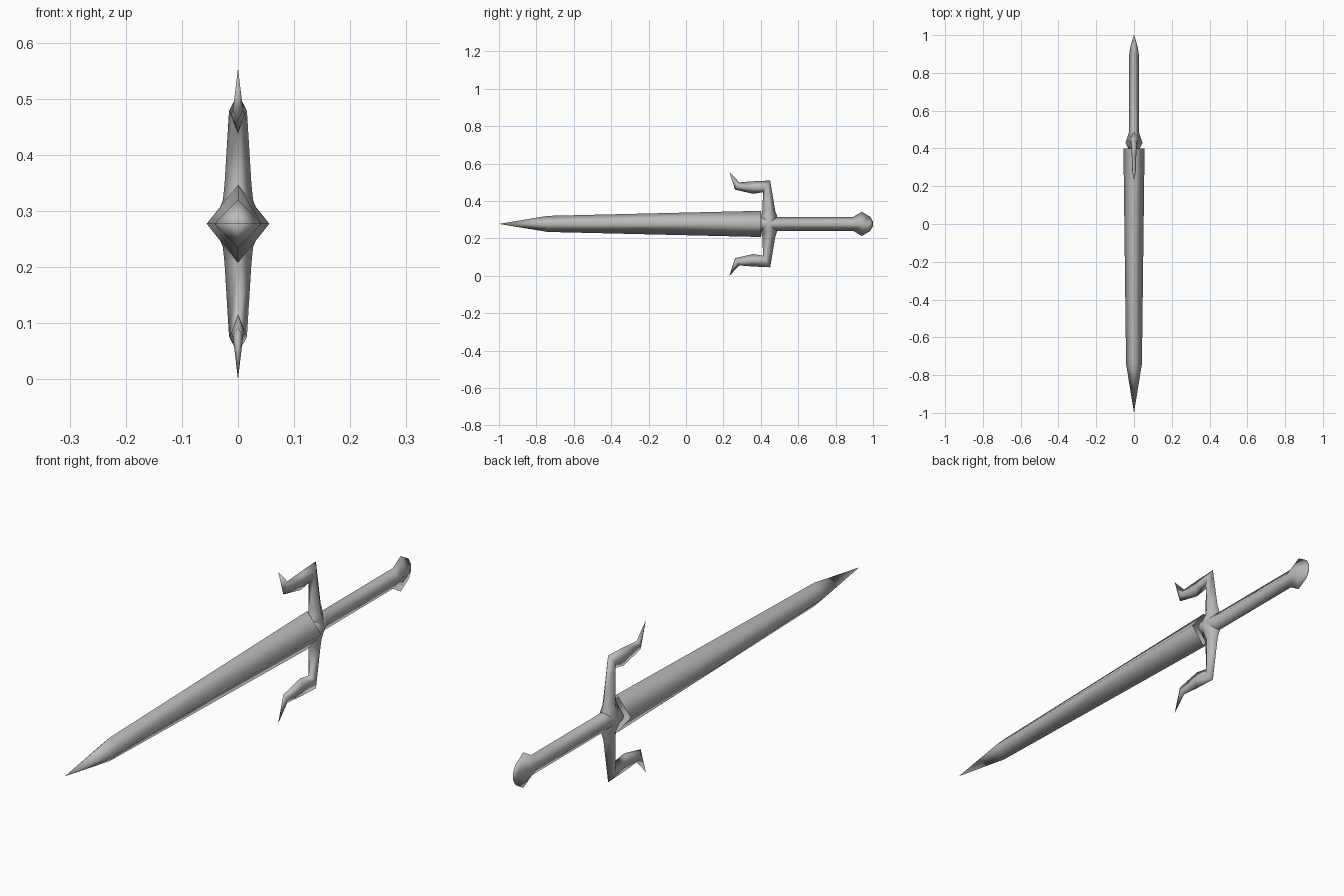
import bpy
import bmesh

if "Cube" in bpy.data.objects:
    bpy.data.objects.remove(bpy.data.objects["Cube"], do_unlink=True)

MID = 0.2775  # height of the sword's long axis

steel = bpy.data.materials.new("grey steel")
steel.use_nodes = True
GREY = (0.5, 0.5, 0.5, 1.0)
steel.diffuse_color = GREY
steel.node_tree.nodes["Principled BSDF"].inputs["Base Color"].default_value = GREY


def loft(name, rings):
    """Skin four-sided rings into one smooth part; zero-size rings become points."""
    bm = bmesh.new()
    loops = [[bm.verts.new(p) for p in ring] for ring in rings]
    for a, b in zip(loops, loops[1:]):
        for i in range(4):
            j = (i + 1) % 4
            bm.faces.new((a[i], a[j], b[j], b[i]))
    bmesh.ops.remove_doubles(bm, verts=bm.verts, dist=0.0001)
    bmesh.ops.recalc_face_normals(bm, faces=bm.faces)
    for f in bm.faces:
        f.smooth = True
    mesh = bpy.data.meshes.new(name)
    bm.to_mesh(mesh)
    bm.free()
    mesh.materials.append(steel)
    obj = bpy.data.objects.new(name, mesh)
    bpy.context.collection.objects.link(obj)
    return obj


def diamond(y, hx, hz):
    """Diamond ring across the long axis."""
    return [(hx, y, MID), (0, y, MID + hz), (-hx, y, MID), (0, y, MID - hz)]


def arm_ring(inner, outer, hx, side):
    """Diamond ring of the guard, from its inner and outer ridge points (y, height)."""
    (y1, z1), (y2, z2) = inner, outer
    ym, zm = (y1 + y2) / 2, (z1 + z2) / 2
    pts = [(0, y1, z1), (hx, ym, zm), (0, y2, z2), (-hx, ym, zm)]
    return [(x, y, MID + side * z) for x, y, z in pts]


# Blade, open at the guard end
loft("blade", [diamond(-1, 0, 0), diamond(-0.74, 0.042, 0.043),
               diamond(0.4, 0.056, 0.07)])

# Hub, grip and pommel
loft("hilt", [diamond(0.392, 0, 0), diamond(0.4, 0.03, 0.04),
              diamond(0.43, 0.045, 0.045), diamond(0.487, 0.026, 0.038),
              diamond(0.895, 0.026, 0.038), diamond(0.94, 0.019, 0.065),
              diamond(0.985, 0.006, 0.038), diamond(1, 0, 0.012)])

# Guard with hooked arms, mirrored above and below the axis
arm = [((0.402, 0.042), (0.487, 0.042), 0.027),
       ((0.408, 0.07), (0.477, 0.07), 0.024),
       ((0.412, 0.17), (0.45, 0.232), 0.016),
       ((0.36, 0.161), (0.36, 0.228), 0.012),
       ((0.262, 0.183), (0.285, 0.222), 0.009),
       ((0.232, 0.2775), (0.232, 0.2775), 0)]
upper = [arm_ring(*s, 1) for s in arm]
lower = [arm_ring(*s, -1) for s in reversed(arm)]
centre = arm_ring((0.392, 0), (0.487, 0), 0.043, 1)
loft("guard", lower + [centre] + upper)
